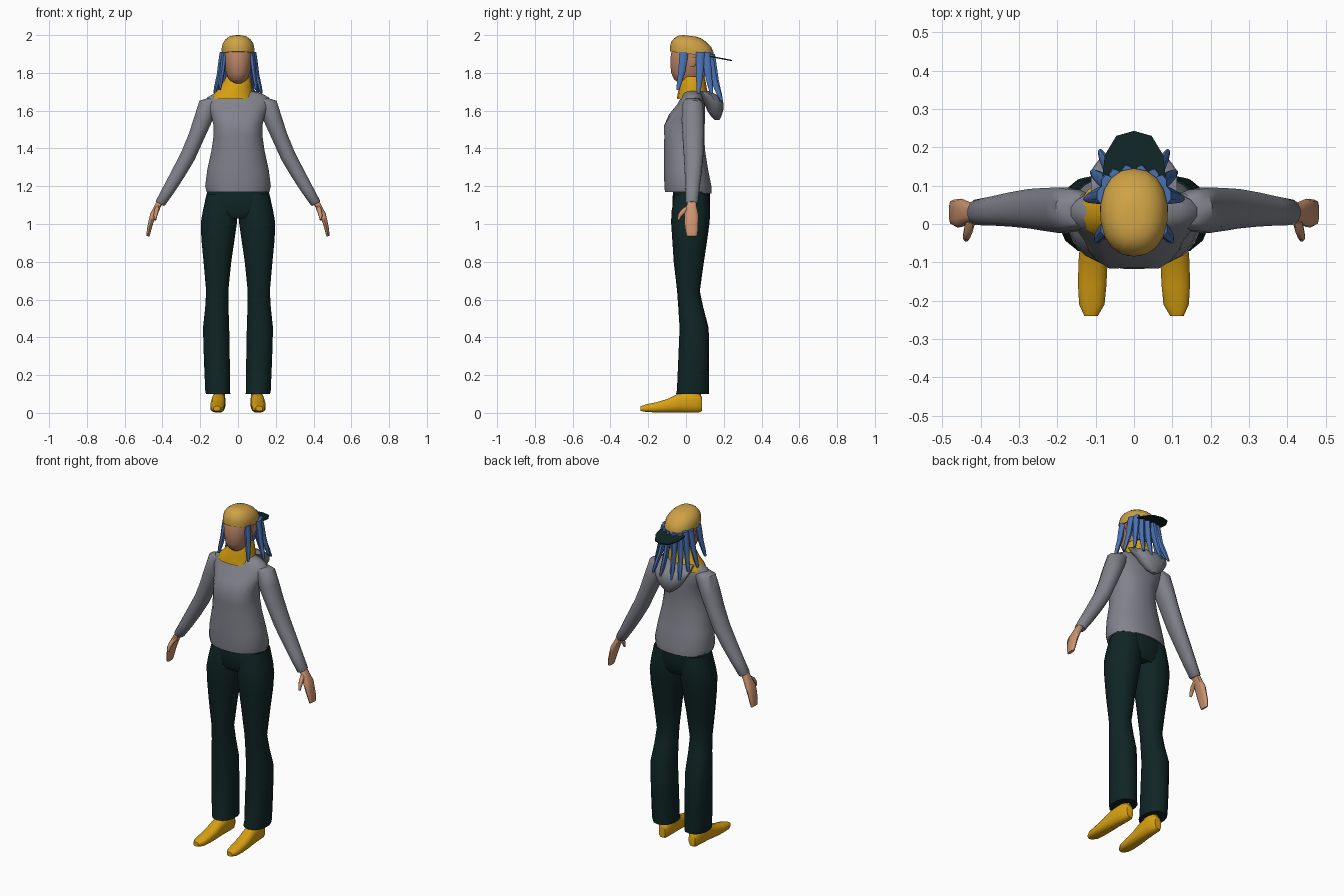
import bpy, bmesh, math
from mathutils import Vector


def material(name, rgb):
    m = bpy.data.materials.new(name)
    m.diffuse_color = (*rgb, 1)
    return m


GREY = material("sweater grey", (0.22, 0.225, 0.26))
GREEN = material("dark green", (0.005, 0.018, 0.018))
YELLOW = material("strong yellow", (0.70, 0.36, 0.006))
STRAW = material("straw yellow", (0.62, 0.36, 0.06))
SKIN = material("skin", (0.60, 0.29, 0.16))
FACE = material("face skin", (0.48, 0.23, 0.13))
BLUE = material("hair blue", (0.07, 0.17, 0.45))


def finish(name, bm, mat, mirror=False, angle=50):
    bmesh.ops.recalc_face_normals(bm, faces=bm.faces)
    me = bpy.data.meshes.new(name)
    bm.to_mesh(me)
    bm.free()
    me.materials.append(mat)
    ob = bpy.data.objects.new(name, me)
    bpy.context.collection.objects.link(ob)
    if mirror:
        mod = ob.modifiers.new("Mirror", 'MIRROR')
        mod.use_mirror_merge = False
    bpy.ops.object.select_all(action='DESELECT')
    ob.select_set(True)
    bpy.context.view_layer.objects.active = ob
    bpy.ops.object.shade_smooth_by_angle(angle=math.radians(angle))
    return ob


def add_loft(bm, rings, u=(1, 0, 0), v=(0, 1, 0), n=14, e=2.2):
    """Skin of superellipse rings (x, y, z, half width, half depth), capped."""
    u, v = Vector(u), Vector(v)
    loops = []
    for x, y, z, a, b in rings:
        loop = []
        for i in range(n):
            t = 2 * math.pi * (i + 0.5) / n
            c, s = math.cos(t), math.sin(t)
            p = u * a * math.copysign(abs(c) ** (2 / e), c)
            q = v * b * math.copysign(abs(s) ** (2 / e), s)
            loop.append(bm.verts.new(Vector((x, y, z)) + p + q))
        loops.append(loop)
    for lo, hi in zip(loops, loops[1:]):
        for i in range(n):
            j = (i + 1) % n
            bm.faces.new((lo[i], lo[j], hi[j], hi[i]))
    bm.faces.new(loops[0])
    bm.faces.new(loops[-1])


def loft(name, rings, mat, mirror=False, **kw):
    bm = bmesh.new()
    add_loft(bm, rings, **kw)
    return finish(name, bm, mat, mirror)


# Sweater body, with a shallow crease between the sides of the chest
body = loft("sweater_body", [
    (0, .012, 1.17, .168, .125), (0, .01, 1.20, .176, .126),
    (0, .0, 1.29, .164, .118), (0, -.008, 1.39, .142, .11),
    (0, -.014, 1.46, .132, .112), (0, -.014, 1.52, .130, .114),
    (0, .006, 1.58, .145, .097), (0, .027, 1.635, .172, .073),
    (0, .033, 1.67, .165, .06), (0, .035, 1.692, .125, .05),
    (0, .035, 1.705, .07, .04)], GREY, n=20)
for vert in body.data.vertices:
    if vert.co.y < -.1 and abs(vert.co.x) < .03 and 1.44 < vert.co.z < 1.55:
        vert.co.y += .012
    if vert.co.y > .1 and vert.co.z < 1.18:
        vert.co.z -= .008

# Sleeves
loft("sleeves", [
    (.125, .035, 1.652, .035, .045), (.158, .036, 1.628, .054, .056),
    (.187, .036, 1.55, .050, .061), (.222, .038, 1.46, .044, .058),
    (.265, .04, 1.36, .042, .053), (.315, .038, 1.27, .039, .046),
    (.365, .034, 1.185, .034, .039), (.410, .03, 1.112, .028, .034),
    (.413, .03, 1.107, .024, .029)],
    GREY, True, u=(.88, 0, .47), n=12)

# Hood hanging on the back
loft("hood", [
    (0, .09, 1.705, .115, .03), (0, .125, 1.675, .115, .055),
    (0, .147, 1.64, .100, .052), (0, .155, 1.60, .076, .042),
    (0, .16, 1.57, .048, .027), (0, .165, 1.55, .018, .012)], GREY)

# Hands with thumbs
bm = bmesh.new()
add_loft(bm, [
    (.408, .03, 1.125, .018, .024), (.428, .03, 1.09, .017, .027),
    (.449, .029, 1.05, .017, .037), (.461, .028, 1.01, .014, .037),
    (.472, .03, .965, .012, .033), (.476, .031, .935, .008, .027)],
    u=(.95, 0, .3), n=10, e=2.8)
add_loft(bm, [
    (.425, .015, 1.085, .013, .018), (.432, -.015, 1.067, .012, .015),
    (.437, -.033, 1.045, .010, .011), (.438, -.041, 1.022, .006, .006)],
    v=(0, .8, -.6), n=8)
finish("hands", bm, SKIN, True)

# Trousers: hips and two flared legs
loft("trouser_hips", [
    (0, .025, 1.03, .165, .08), (0, .025, 1.06, .184, .098),
    (0, .028, 1.12, .178, .1), (0, .03, 1.20, .158, .097)], GREEN, n=18)
loft("trouser_legs", [
    (.105, .034, .10, .066, .087), (.108, .037, .12, .067, .085),
    (.112, .041, .28, .070, .082), (.116, .043, .45, .071, .077),
    (.112, .025, .56, .063, .066), (.110, .013, .645, .060, .060),
    (.109, .015, .80, .075, .080), (.106, .02, .92, .090, .093),
    (.101, .023, 1.01, .098, .102), (.096, .026, 1.07, .092, .102),
    (.088, .03, 1.16, .08, .09)], GREEN, True)

# Shoes: lofted heel to toe, plus ankle shafts
bm = bmesh.new()
add_loft(bm, [
    (.100, .086, .045, .022, .036), (.100, .07, .052, .032, .050),
    (.101, .02, .057, .035, .056), (.104, -.04, .053, .037, .051),
    (.107, -.10, .038, .039, .036), (.109, -.16, .029, .038, .027),
    (.110, -.21, .025, .034, .021), (.112, -.24, .023, .018, .013)],
    v=(0, 0, 1), n=12, e=2.7)
add_loft(bm, [(.1, .025, .05, .033, .06), (.097, .025, .14, .029, .05)], n=10)
finish("shoes", bm, YELLOW, True)

# Scarf around the neck, draped to one side
loft("scarf", [
    (-.028, .035, 1.662, .116, .083), (-.027, .036, 1.685, .106, .081),
    (-.012, .036, 1.72, .087, .074), (-.003, .036, 1.755, .074, .068),
    (0, .038, 1.782, .064, .06)], YELLOW)

# Head with ears
bm = bmesh.new()
add_loft(bm, [
    (0, .02, 1.742, .032, .052), (0, .012, 1.765, .050, .076),
    (0, .01, 1.80, .064, .090), (0, .017, 1.85, .074, .102),
    (0, .024, 1.90, .078, .106), (0, .025, 1.94, .070, .09)], n=16)
for side in (-1, 1):
    add_loft(bm, [
        (side * .072, .035, 1.83, .008, .010), (side * .077, .04, 1.86, .012, .02),
        (side * .078, .043, 1.885, .008, .016)], n=8)
finish("head", bm, FACE)

# Backward cap: tilted dome and thin brim
loft("cap_dome", [
    (0, .03, 1.899, .086, .115), (0, .03, 1.925, .088, .115),
    (0, .027, 1.952, .083, .105), (0, .023, 1.975, .068, .084),
    (0, .02, 1.99, .048, .06), (0, .02, 1.996, .024, .032)],
    STRAW, v=(0, 1, -.12), n=18)
bm = bmesh.new()
half = [(.078, .08), (.082, .13), (.076, .18), (.046, .23)]
outline = half + [(0, .243)] + [(-x, y) for x, y in reversed(half)]
face = bm.faces.new([bm.verts.new((x, y, 1.908 - .19 * y)) for x, y in outline])
ext = bmesh.ops.extrude_face_region(bm, geom=[face])
for g in ext["geom"]:
    if isinstance(g, bmesh.types.BMVert):
        g.co.z += .007
finish("cap_brim", bm, GREEN, angle=30)

# Thick hair strands hanging from under the cap: root, middle and tip
strands = [
    ((.072, -.01, 1.91), (.083, -.022, 1.81), (.098, -.043, 1.71)),
    ((.082, .075, 1.91), (.100, .072, 1.79), (.125, .066, 1.69)),
    ((.070, .105, 1.91), (.088, .118, 1.79), (.108, .135, 1.69)),
    ((.050, .120, 1.90), (.066, .145, 1.77), (.088, .188, 1.65)),
    ((.018, .130, 1.90), (.026, .155, 1.76), (.036, .190, 1.64)),
]
bm = bmesh.new()
for root, mid, tip in strands:
    r, m, t = Vector(root), Vector(mid), Vector(tip)
    add_loft(bm, [(*r, .016, .024), (*r.lerp(m, .5), .016, .022),
                  (*m, .014, .019), (*m.lerp(t, .6), .012, .014),
                  (*t, .007, .008)], n=7, e=2)
finish("hair_strands", bm, BLUE, True)
# Underlayer of hair covering the back of the head
loft("hair_back", [
    (0, .075, 1.78, .055, .04), (0, .075, 1.84, .07, .052),
    (0, .075, 1.90, .075, .056)], BLUE)
